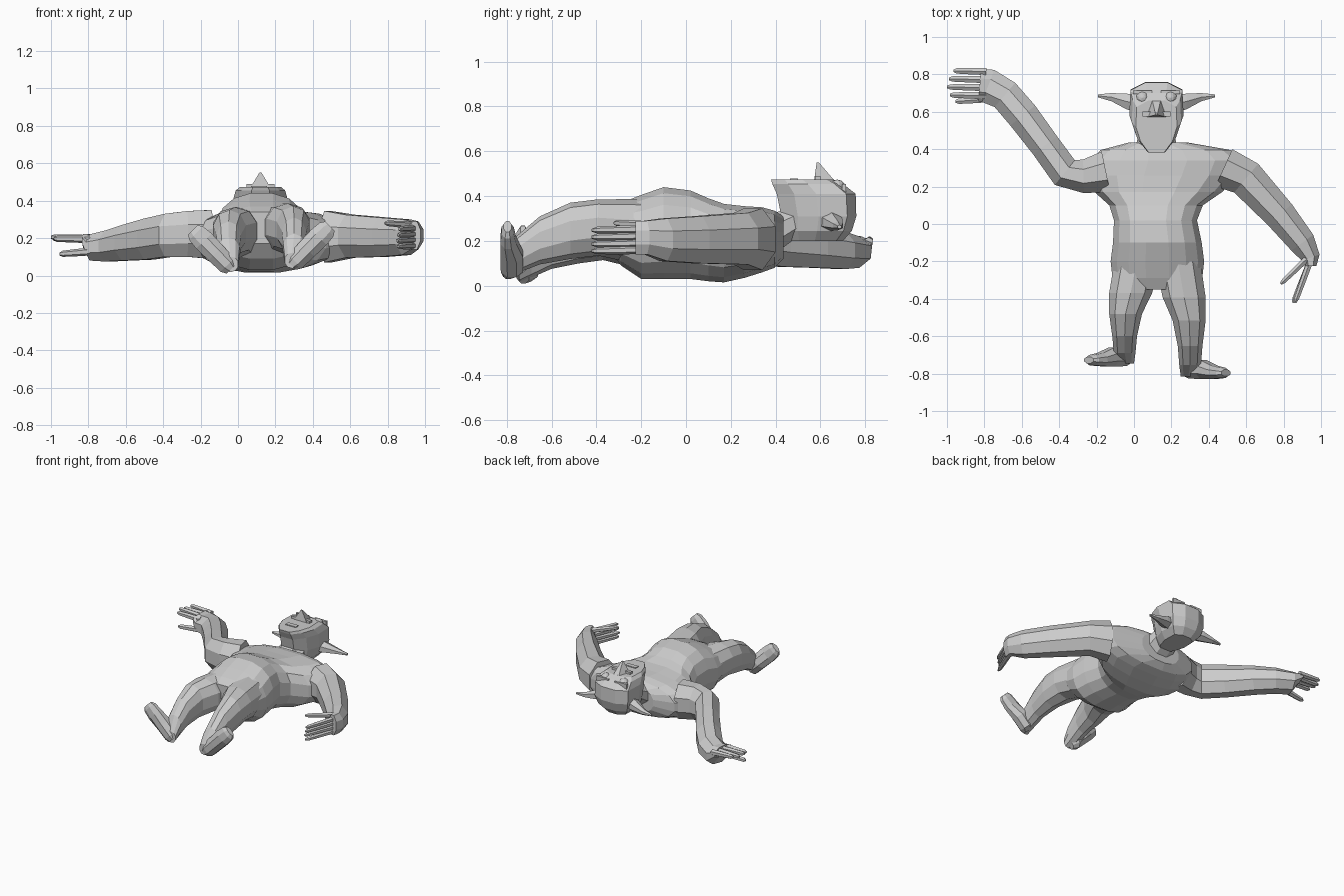
import bpy, bmesh, math
from mathutils import Vector

CX = 0.125  # body centre line


def loft(name, rings):
    """Skin a list of equal-length vertex rings and cap both ends."""
    bm = bmesh.new()
    rows = [[bm.verts.new(p) for p in r] for r in rings]
    n = len(rows[0])
    for a, b in zip(rows, rows[1:]):
        for i in range(n):
            j = (i + 1) % n
            bm.faces.new((a[i], a[j], b[j], b[i]))
    bm.faces.new(rows[0])
    bm.faces.new(rows[-1])
    bmesh.ops.recalc_face_normals(bm, faces=bm.faces)
    me = bpy.data.meshes.new(name)
    bm.to_mesh(me)
    bm.free()
    ob = bpy.data.objects.new(name, me)
    bpy.context.collection.objects.link(ob)
    return ob


def ring(c, u, v, n, power=1.0):
    out = []
    k = 1 / math.cos(math.pi / n) ** power
    for i in range(n):
        a = (i + 0.5) * 2 * math.pi / n
        cu, sv = math.cos(a), math.sin(a)
        cu = math.copysign(abs(cu) ** power, cu) * k
        sv = math.copysign(abs(sv) ** power, sv) * k
        out.append(c + u * cu + v * sv)
    return out


def limb(name, pts, n=8, power=1.0, axis=None):
    """pts: (x, y, half width, z low, z high) along a horizontal path."""
    cs = [Vector((p[0], p[1], (p[3] + p[4]) / 2)) for p in pts]
    rings = []
    for i, p in enumerate(pts):
        d = axis or cs[min(i + 1, len(cs) - 1)] - cs[max(i - 1, 0)]
        side = Vector((d.y, -d.x, 0)).normalized()
        rings.append(ring(cs[i], side * p[2], Vector((0, 0, (p[4] - p[3]) / 2)), n, power))
    return loft(name, rings)


def finger(name, a, b, r=0.017):
    a, b = Vector(a), Vector(b)
    pts = []
    for t, s in ((0, 1.1), (0.5, 1), (0.9, 0.85), (1, 0.4)):
        p = a.lerp(b, t)
        pts.append((p.x, p.y, r * s, p.z - r * s, p.z + r * s))
    return limb(name, pts, 6)


def box(name, c, size):
    x, y, z = size
    c = Vector(c)
    rs = [[c + Vector((sx * x / 2, sy * y / 2, sz * z / 2)) for sx, sy in
           ((-1, -1), (1, -1), (1, 1), (-1, 1))] for sz in (-1, 1)]
    return loft(name, rs)


Y = Vector((0, 1, 0))

# Torso: hips, belly, chest and shoulders
body = limb("body", [
    (CX, -0.35, 0.20, 0.17, 0.34), (CX, -0.29, 0.24, 0.09, 0.37),
    (CX, -0.2, 0.25, 0.03, 0.405), (CX, -0.1, 0.237, 0.03, 0.44),
    (0.115, 0.02, 0.222, 0.03, 0.425), (0.118, 0.1, 0.25, 0.02, 0.39),
    (0.13, 0.17, 0.34, 0.015, 0.365), (0.155, 0.26, 0.40, 0.035, 0.355),
    (0.18, 0.34, 0.41, 0.06, 0.35), (0.17, 0.395, 0.35, 0.08, 0.335),
    (0.13, 0.435, 0.16, 0.12, 0.31)], 16, 0.85, Y)

# Legs and turned-out feet
parts = []
LEG = [(0.015, -0.2, 0.12, 0.08, 0.36), (-0.018, -0.37, 0.115, 0.12, 0.36),
       (-0.045, -0.48, 0.088, 0.105, 0.345), (-0.05, -0.6, 0.066, 0.08, 0.285),
       (-0.05, -0.69, 0.058, 0.04, 0.2), (-0.04, -0.745, 0.04, 0.02, 0.1)]
# foot stations: distance along foot, half width, y of sole, y of instep
FOOT = [(0.0, 0.035, -0.75, -0.70), (0.03, 0.052, -0.76, -0.66), (0.12, 0.055, -0.762, -0.66),
        (0.21, 0.058, -0.76, -0.69), (0.27, 0.052, -0.755, -0.70), (0.295, 0.035, -0.745, -0.71)]
for tag, s, stretch, dz in (("left", 1, 1.0, 0.0), ("right", -1, 1.13, 0.02)):
    mx = lambda x: CX + s * (x - CX)
    my = lambda y: -0.2 + (y + 0.2) * stretch
    parts.append(limb(tag + "_leg", [(mx(x), my(y), w, a + dz, b + dz)
                                     for x, y, w, a, b in LEG], 10, 0.9, Y))
    d = Vector((-0.7 * s, 0, 0.71))
    w = Vector((0.71 * s, 0, 0.7))
    base = Vector((mx(-0.035), 0, 0.035 + dz))
    rings = [ring(base + d * t + Y * my((y0 + y1) / 2), w * hw, Y * ((y1 - y0) / 2), 8)
             for t, hw, y0, y1 in FOOT]
    parts.append(loft(tag + "_foot", rings))

# Raised arm and lowered arm
parts.append(limb("raised_arm", [
    (-0.15, 0.28, 0.11, 0.09, 0.35), (-0.27, 0.255, 0.09, 0.1, 0.345),
    (-0.37, 0.275, 0.085, 0.1, 0.33), (-0.475, 0.42, 0.08, 0.085, 0.305),
    (-0.595, 0.58, 0.085, 0.08, 0.27), (-0.69, 0.69, 0.085, 0.075, 0.24),
    (-0.78, 0.738, 0.092, 0.08, 0.22), (-0.825, 0.742, 0.088, 0.15, 0.222)]))
parts.append(limb("lowered_arm", [
    (0.48, 0.3, 0.11, 0.07, 0.345), (0.6, 0.245, 0.10, 0.095, 0.325),
    (0.78, 0.05, 0.085, 0.1, 0.31), (0.90, -0.1, 0.072, 0.11, 0.3),
    (0.945, -0.18, 0.05, 0.14, 0.29), (0.945, -0.225, 0.03, 0.14, 0.29)]))

# Neck
parts.append(limb("neck", [(0.12, 0.38, 0.12, 0.13, 0.32), (0.12, 0.5, 0.09, 0.22, 0.36)], 8, 1, Y))

# Merge the skin into one surface
bpy.context.view_layer.objects.active = body
for p in parts:
    m = body.modifiers.new("union", "BOOLEAN")
    m.operation, m.solver, m.object = "UNION", "EXACT", p
    bpy.ops.object.modifier_apply(modifier=m.name)
    bpy.data.objects.remove(p)

# Fingers and thumbs
tips = (-0.965, -0.99, -1.0, -0.985)
for i, tx in enumerate(tips):
    y = 0.815 - i * 0.043
    finger(f"raised_finger_{i}", (-0.79, y, 0.195), (tx, y + 0.004, 0.205 - 0.008 * (i % 2)))
    z = 0.16 + i * 0.031
    finger(f"lowered_finger_{i}", (0.945, -0.19, z), (0.85 + 0.006 * abs(i - 1), -0.42, z - 0.005), 0.015)
finger("raised_thumb", (-0.77, 0.67, 0.13), (-0.955, 0.655, 0.115))
finger("lowered_thumb", (0.93, -0.18, 0.27), (0.785, -0.32, 0.28), 0.015)

# Head: one outline stacked from the back of the skull to the face
OUT = [(-0.36, 0), (0.36, 0), (0.77, 0.22), (1, 0.5), (0.96, 0.88), (0.4, 1),
       (-0.4, 1), (-0.96, 0.88), (-1, 0.5), (-0.77, 0.22)]
LEVELS = [(0.2, 0.45, 0.70, 0.085), (0.245, 0.43, 0.74, 0.125), (0.31, 0.425, 0.76, 0.143),
          (0.41, 0.405, 0.757, 0.145), (0.455, 0.385, 0.70, 0.132), (0.473, 0.38, 0.66, 0.11)]
loft("head", [[Vector((0.12 + u * w, y0 + v * (y1 - y0), z)) for u, v in OUT]
              for z, y0, y1, w in LEVELS])

# Face and pointed ears
for tag, s in (("left", -1), ("right", 1)):
    limb(tag + "_ear", [(0.12 + s * 0.11, 0.645, 0.045, 0.25, 0.33),
                        (0.12 + s * 0.16, 0.655, 0.042, 0.25, 0.315),
                        (0.12 + s * 0.24, 0.678, 0.022, 0.25, 0.285),
                        (0.12 + s * 0.312, 0.685, 0.008, 0.255, 0.27)], 6, 1, Vector((s, 0, 0)))
    bpy.ops.mesh.primitive_uv_sphere_add(segments=10, ring_count=6, radius=0.036,
                                         location=(0.12 + s * 0.075, 0.675, 0.438))
    bpy.context.object.name = tag + "_eye"
    box(tag + "_brow", (0.12 + s * 0.075, 0.705, 0.435), (0.1, 0.018, 0.04))
    box(tag + "_nostril", (0.12 + s * 0.05, 0.588, 0.475), (0.05, 0.025, 0.03))
loft("nose", [[Vector(p) for p in ((0.06, 0.57, 0.46), (0.18, 0.57, 0.46),
                                   (0.145, 0.67, 0.46), (0.095, 0.67, 0.46))],
              [Vector((0.12 + a, 0.587 + b, 0.55)) for a, b in
               ((-0.006, -0.004), (0.006, -0.004), (0.006, 0.006), (-0.006, 0.006))]])
box("mouth", (0.113, 0.482, 0.472), (0.085, 0.034, 0.014))
